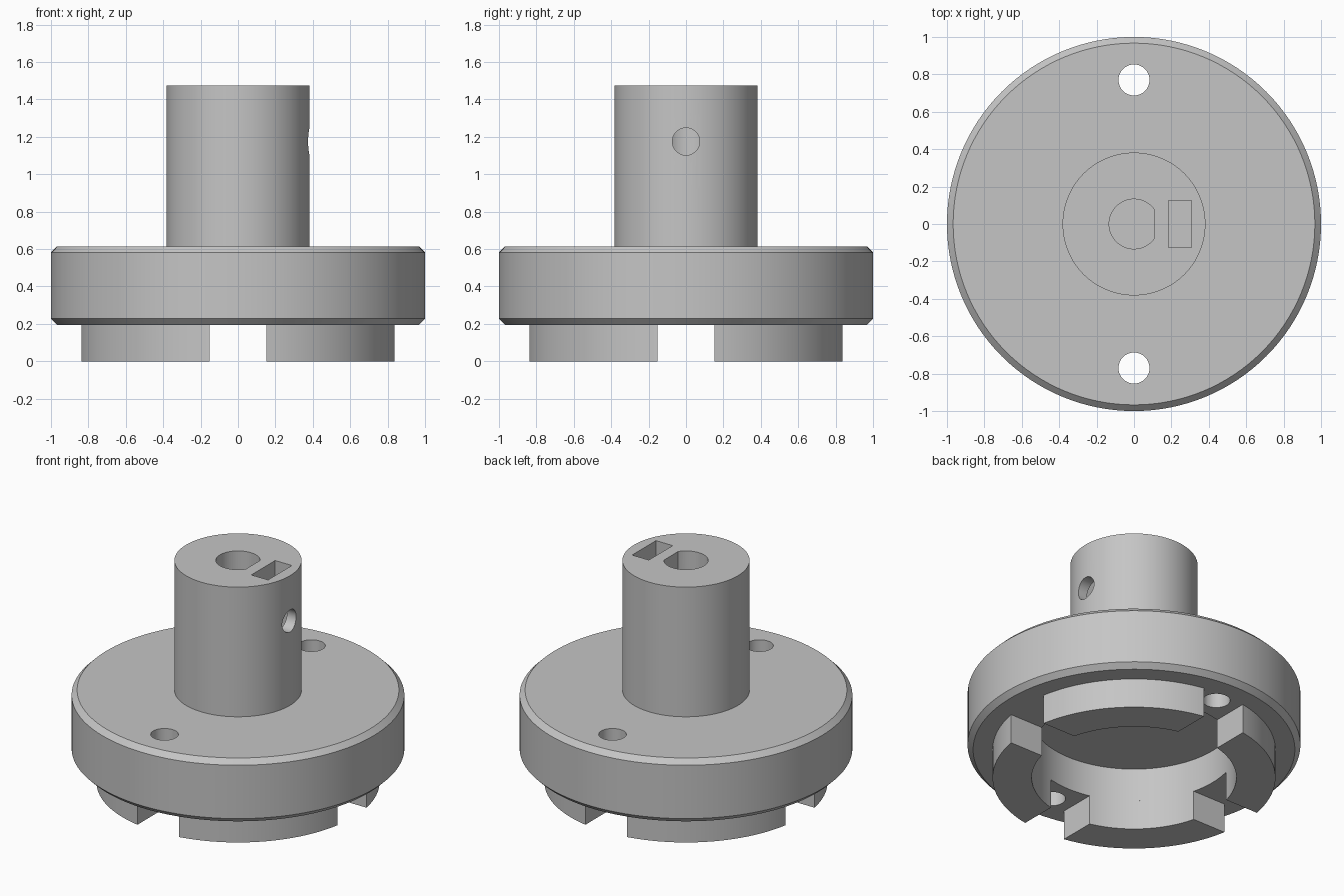
import bpy, bmesh
from math import pi, cos, sin, acos, asin
from mathutils import Matrix

cube = bpy.data.objects.get("Cube")
if cube:
    bpy.data.objects.remove(cube, do_unlink=True)

# Main dimensions
SEGMENTS = 128
BASE_Z, FLOOR_Z, FLANGE_Z, TOP_Z = 0.195, 0.415, 0.615, 1.475
SHAFT_R, POCKET_R, JAW_R, SLOT_HALF = 0.382, 0.615, 0.85, 0.152
CHAMFER = 0.033

grey = bpy.data.materials.new("plain grey")
grey.use_nodes = True
colour = (0.56, 0.56, 0.56, 1)
grey.diffuse_color = colour
grey.node_tree.nodes["Principled BSDF"].inputs["Base Color"].default_value = colour


def make_object(name, bm):
    bmesh.ops.recalc_face_normals(bm, faces=bm.faces)
    mesh = bpy.data.meshes.new(name)
    bm.to_mesh(mesh)
    bm.free()
    mesh.materials.append(grey)
    obj = bpy.data.objects.new(name, mesh)
    bpy.context.collection.objects.link(obj)
    return obj


def activate(obj):
    bpy.ops.object.select_all(action='DESELECT')
    obj.select_set(True)
    bpy.context.view_layer.objects.active = obj


def smooth(obj):
    activate(obj)
    bpy.ops.object.shade_smooth_by_angle(angle=pi / 6)


def lathe(name, profile):
    bm = bmesh.new()
    verts = [bm.verts.new((r, 0, z)) for r, z in profile]
    edges = [bm.edges.new(pair) for pair in zip(verts, verts[1:])]
    bmesh.ops.spin(bm, geom=verts + edges, axis=(0, 0, 1), cent=(0, 0, 0),
                   angle=2 * pi, steps=SEGMENTS)
    bmesh.ops.remove_doubles(bm, verts=bm.verts, dist=0.0001)
    return make_object(name, bm)


def arc(radius, start, end, steps):
    angles = [start + (end - start) * i / steps for i in range(steps + 1)]
    return [(radius * cos(a), radius * sin(a)) for a in angles]


def prism(name, outline, low, high):
    bm = bmesh.new()
    face = bm.faces.new([bm.verts.new((x, y, low)) for x, y in outline])
    moved = bmesh.ops.extrude_face_region(bm, geom=[face], use_keep_orig=True)
    top = [v for v in moved["geom"] if isinstance(v, bmesh.types.BMVert)]
    bmesh.ops.translate(bm, verts=top, vec=(0, 0, high - low))
    return make_object(name, bm)


def circle(radius, x=0, y=0, count=48):
    return [(x + px, y + py) for px, py in arc(radius, 0, 2 * pi, count)[:-1]]


def cut(obj, cutter):
    cutter.hide_render = True
    mod = obj.modifiers.new("cut", 'BOOLEAN')
    mod.operation = 'DIFFERENCE'
    mod.solver = 'EXACT'
    mod.object = cutter
    activate(obj)
    bpy.ops.object.modifier_apply(modifier=mod.name)
    bpy.data.objects.remove(cutter, do_unlink=True)


# Chamfered flange and shaft, with a round pocket underneath
hub = lathe("flange_and_shaft", [
    (0, FLOOR_Z), (POCKET_R, FLOOR_Z), (POCKET_R, BASE_Z),
    (1 - CHAMFER, BASE_Z), (1, BASE_Z + CHAMFER),
    (1, FLANGE_Z - CHAMFER), (1 - CHAMFER, FLANGE_Z),
    (SHAFT_R, FLANGE_Z), (SHAFT_R, TOP_Z), (0, TOP_Z)])

# Blind bore with one flat side
flat = acos(0.11 / 0.133)
cut(hub, prism("bore_cutter", arc(0.133, flat, 2 * pi - flat, 48), FLANGE_Z, TOP_Z + 0.1))

# Pocket for a captive nut
cut(hub, prism("nut_slot_cutter",
               [(0.185, -0.125), (0.308, -0.125), (0.308, 0.125), (0.185, 0.125)],
               1.05, TOP_Z + 0.1))

# Radial screw hole reaching the bore
screw = prism("screw_hole_cutter", circle(0.073), 0, 0.5)
screw.data.transform(Matrix.Translation((0, 0, 1.175)) @ Matrix.Rotation(pi / 2, 4, 'Y'))
cut(hub, screw)

# Mounting holes through the flange
for side in (-1, 1):
    cut(hub, prism("mounting_hole_cutter", circle(0.083, 0, side * 0.77), 0, 0.8))
smooth(hub)

# Four jaws with parallel-sided gaps between them
outer, inner = asin(SLOT_HALF / JAW_R), asin(SLOT_HALF / POCKET_R)
outline = (arc(JAW_R, outer, pi / 2 - outer, 28)
           + arc(POCKET_R, pi / 2 - inner, inner, 24))
for i, name in enumerate(("back_left", "back_right", "front_right", "front_left")):
    jaw = prism(name + "_jaw", outline, 0, BASE_Z)
    jaw.data.transform(Matrix.Rotation(i * pi / 2, 4, 'Z'))
    smooth(jaw)
